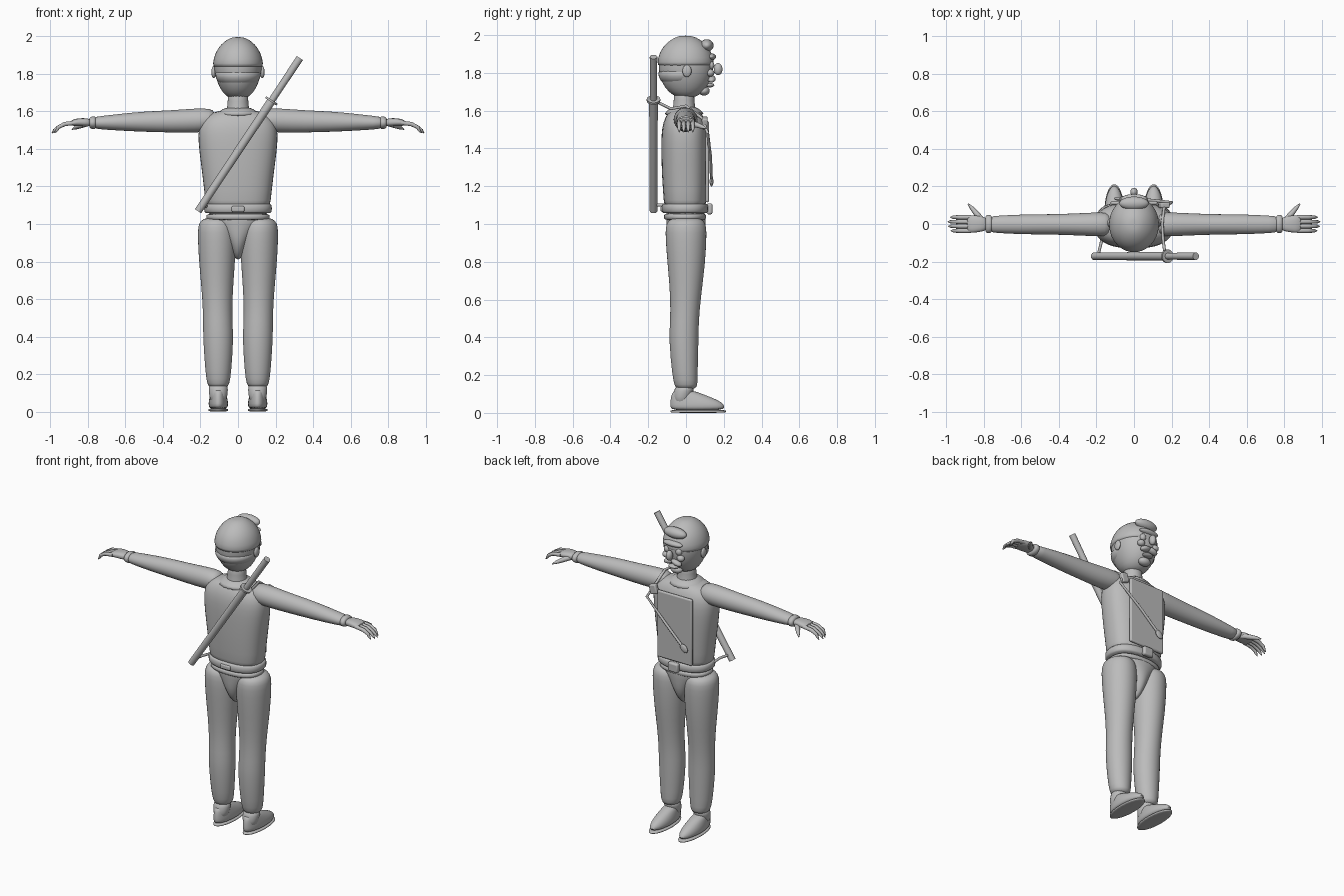
import bpy, math
from mathutils import Vector

cube = bpy.data.objects.get("Cube")
if cube:
    bpy.data.objects.remove(cube, do_unlink=True)

grey = bpy.data.materials.new("plain grey")
grey.use_nodes = True
grey.diffuse_color = (0.5, 0.5, 0.5, 1)
grey.node_tree.nodes["Principled BSDF"].inputs["Base Color"].default_value = (0.5, 0.5, 0.5, 1)


def finish(obj, name, subdiv=0):
    obj.name = name
    obj.data.name = name
    obj.data.materials.clear()
    obj.data.materials.append(grey)
    if subdiv:
        obj.modifiers.new("Smooth", "SUBSURF").levels = subdiv
    bpy.ops.object.select_all(action="DESELECT")
    obj.select_set(True)
    bpy.context.view_layer.objects.active = obj
    bpy.ops.object.shade_smooth_by_angle(angle=math.radians(50))
    return obj


def loft(name, rings, axis="Z", power=1.0, sides=20):
    """Skin elliptical rings (centre, radius a, radius b) placed along an axis."""
    verts, faces = [], []
    for centre, a, b in rings:
        for i in range(sides):
            t = 2 * math.pi * i / sides
            c, s = math.cos(t), math.sin(t)
            c = math.copysign(abs(c) ** power, c) * a
            s = math.copysign(abs(s) ** power, s) * b
            offset = Vector((c, s, 0)) if axis == "Z" else Vector((0, c, s))
            verts.append(Vector(centre) + offset)
    for r in range(len(rings) - 1):
        for i in range(sides):
            j = (i + 1) % sides
            faces.append((r * sides + i, r * sides + j, (r + 1) * sides + j, (r + 1) * sides + i))
    faces.append(tuple(reversed(range(sides))))
    faces.append(tuple((len(rings) - 1) * sides + i for i in range(sides)))
    mesh = bpy.data.meshes.new(name)
    mesh.from_pydata(verts, [], faces)
    if axis == "X" and rings[-1][0][0] < rings[0][0][0]:
        mesh.flip_normals()
    obj = bpy.data.objects.new(name, mesh)
    bpy.context.collection.objects.link(obj)
    return finish(obj, name, 1)


def ball(name, loc, radii, rot=(0, 0, 0)):
    bpy.ops.mesh.primitive_uv_sphere_add(segments=32, ring_count=20, location=loc, rotation=rot)
    obj = bpy.context.object
    obj.scale = radii
    return finish(obj, name)


def rod(name, start, end, radius, radius2=None):
    a, b = Vector(start), Vector(end)
    bpy.ops.mesh.primitive_cone_add(vertices=20, radius1=radius, radius2=radius2 or radius,
                                    depth=(b - a).length, location=(a + b) / 2)
    obj = bpy.context.object
    obj.rotation_euler = (b - a).to_track_quat("Z", "Y").to_euler()
    return finish(obj, name)


def tube(name, points, radii, cyclic=False):
    """Round tapering tube through a few points, for fingers and straps."""
    curve = bpy.data.curves.new(name, "CURVE")
    curve.dimensions = "3D"
    curve.bevel_depth = 1
    curve.bevel_resolution = 3
    curve.use_fill_caps = True
    spline = curve.splines.new("POLY")
    spline.points.add(len(points) - 1)
    for p, co, r in zip(spline.points, points, radii):
        p.co = (*co, 1)
        p.radius = r
    obj = bpy.data.objects.new(name, curve)
    bpy.context.collection.objects.link(obj)
    bpy.ops.object.select_all(action="DESELECT")
    obj.select_set(True)
    bpy.context.view_layer.objects.active = obj
    bpy.ops.object.convert(target="MESH")
    return finish(bpy.context.object, name)


def box(name, loc, size, bevel, rot=(0, 0, 0)):
    bpy.ops.mesh.primitive_cube_add(size=1, location=loc, rotation=rot)
    obj = bpy.context.object
    obj.scale = size
    bpy.ops.object.transform_apply(location=False, rotation=False, scale=True)
    mod = obj.modifiers.new("Bevel", "BEVEL")
    mod.width, mod.segments = bevel, 3
    return finish(obj, name)


# Head: egg-shaped skull with a thin hair cap that stops above the face
skull = [(1.668, .03, .03), (1.68, .065, .07), (1.72, .096, .115), (1.78, .122, .142),
         (1.85, .133, .15), (1.91, .122, .139), (1.96, .088, .1), (1.99, .045, .052), (1.997, .015, .018)]
loft("head", [((0, 0, z), a, b) for z, a, b in skull])
loft("hair_cap", [((0, -.002, z), a + .004, b + .003) for z, a, b in
                  [(1.83, .131, .148)] + skull[4:]])
loft("hair_back", [((0, -.025, z), a, b) for z, a, b in
                   [(1.735, .1, .103), (1.78, .122, .123), (1.83, .133, .131)]])
loft("neck", [((0, -.01, z), r, r) for z, r in [(1.58, .075), (1.61, .06), (1.65, .055), (1.72, .055)]])
loft("collar", [((0, -.01, z), r, r * .9) for z, r in [(1.57, .14), (1.6, .1), (1.625, .07)]])

# Face
ball("hair_tuft", (0, .11, 1.945), (.078, .036, .033))
ball("brow", (0, .135, 1.885), (.068, .024, .018))
ball("nose", (0, .17, 1.82), (.02, .023, .032))
ball("mouth", (0, .125, 1.735), (.035, .025, .012))
ball("chin", (0, .095, 1.705), (.04, .03, .025))
for s, side in ((1, "left"), (-1, "right")):
    ball(f"{side}_eye", (s * .042, .132, 1.84), (.02, .018, .022))
    ball(f"{side}_cheek", (s * .052, .128, 1.8), (.024, .022, .02))
    ball(f"{side}_moustache", (s * .026, .135, 1.768), (.036, .022, .017), (0, s * .3, 0))
    ball(f"{side}_ear", (s * .13, .005, 1.81), (.012, .024, .032))

# Torso, chest panel, hips and belt
loft("torso", [((0, y, z), a, b) for z, a, b, y in [
    (1.07, .17, .11, -.005), (1.11, .175, .113, -.005), (1.25, .19, .122, -.007), (1.38, .208, .125, -.007),
    (1.48, .217, .125, -.007), (1.54, .205, .115, -.007), (1.58, .17, .095, -.007),
    (1.61, .1, .07, -.01)]], power=.8)
box("chest_panel", (0, .112, 1.33), (.25, .02, .43), .009)
loft("hips", [((0, 0, z), a, b) for z, a, b in [
    (.81, .01, .02), (.84, .03, .06), (.9, .055, .095), (.97, .1, .103), (1.02, .165, .105),
    (1.08, .175, .11)]])
for name, low, high, grow in (("belt", 1.055, 1.11, .012), ("belt_lining", 1.02, 1.055, 0)):
    loft(name, [((0, -.005, z), .165 + grow + g, .107 + grow + g) for z, g in
                [(low, 0), (low + .006, .006), (high - .006, .006), (high, 0)]], power=.85)
box("buckle", (0, .125, 1.08), (.07, .03, .058), .01)
box("back_pouch", (0, -.125, 1.08), (.07, .02, .03), .008)

# Limbs
for s, side in ((1, "left"), (-1, "right")):
    loft(f"{side}_arm", [((s * x, -.002, z), a, b) for x, z, a, b in [
        (.12, 1.555, .05, .045), (.15, 1.555, .065, .062), (.22, 1.552, .064, .066), (.35, 1.547, .057, .06),
        (.5, 1.546, .054, .055), (.62, 1.543, .053, .046), (.73, 1.54, .046, .036), (.775, 1.54, .044, .031)]],
        axis="X")
    loft(f"{side}_cuff", [((s * x, 0, 1.54), a, b) for x, a, b in [
        (.755, .04, .028), (.765, .05, .036), (.785, .05, .033), (.795, .04, .025)]], axis="X")
    loft(f"{side}_palm", [((s * x, 0, z), a, b) for x, z, a, b in [
        (.78, 1.54, .035, .02), (.82, 1.543, .042, .023), (.86, 1.543, .048, .02), (.895, 1.538, .046, .015)]],
        axis="X", power=.8)
    for i in range(4):
        y = .036 - i * .024
        reach = .985 - abs(i - 1.4) * .012
        tube(f"{side}_finger_{i + 1}", [(s * .87, y, 1.54), (s * .925, y, 1.533), (s * .96, y, 1.515),
             (s * reach, y, 1.5), (s * (reach + .012), y, 1.485)], [.012, .012, .01, .008, .002])
    tube(f"{side}_thumb", [(s * .81, .02, 1.535), (s * .84, .055, 1.525), (s * .865, .085, 1.515),
         (s * .885, .108, 1.505)], [.016, .015, .011, .003])

    loft(f"{side}_leg", [((s * x, y, z), a, b) for z, x, a, y, b in [
        (.125, .105, .045, 0, .05), (.145, .105, .06, 0, .062), (.2, .105, .069, -.006, .068),
        (.38, .105, .082, -.012, .079), (.48, .108, .079, -.009, .077), (.6, .11, .08, -.002, .08),
        (.78, .112, .096, .002, .1), (.92, .112, .104, 0, .11), (.99, .115, .1, 0, .11),
        (1.02, .115, .085, 0, .095), (1.035, .115, .05, 0, .06)]])
    loft(f"{side}_ankle", [((s * .105, y, z), r, r) for z, r, y in [
        (.04, .04, -.025), (.09, .05, -.02), (.115, .052, -.012), (.15, .05, -.005)]])
    loft(f"{side}_shoe", [((s * .105, y, z), a, b) for z, y, a, b in [
        (.012, .06, .045, .135), (.03, .062, .053, .148), (.055, .055, .052, .14),
        (.08, .03, .046, .112), (.105, 0, .04, .075), (.12, -.015, .03, .045)]])
    loft(f"{side}_sole", [((s * .105, .064, z), a, b) for z, a, b in [
        (0, .05, .145), (.004, .054, .15), (.012, .054, .15), (.016, .05, .145)]])

# Sword carried diagonally across the back
low, high = Vector((-.213, -.172, 1.068)), Vector((.33, -.172, 1.885))
axis = (high - low).normalized()
grip = low.lerp(high, .72)
rod("scabbard", low, grip, .02, .023)
rod("sword_handle", grip, high, .018, .02)
rod("sword_guard", grip - axis * .006, grip + axis * .006, .036)

# Sling: from the sword over the shoulder, down across the chest, and at the hip
sling = [(.165, -.16, 1.65), (.155, -.08, 1.61), (.15, .0, 1.625), (.16, .085, 1.56),
         (.2, .115, 1.48), (.06, .13, 1.355), (-.08, .135, 1.225)]
tube("sling", sling, [.008] * len(sling))
ball("sling_tip", sling[-1], (.022, .01, .03), (0, .8, 0))
box("sling_clip", (.16, .1, 1.535), (.05, .03, .06), .008, (0, .3, 0))
tube("hip_strap", [(-.19, -.16, 1.1), (-.175, -.1, 1.1), (-.165, -.03, 1.09)], [.008] * 3)
